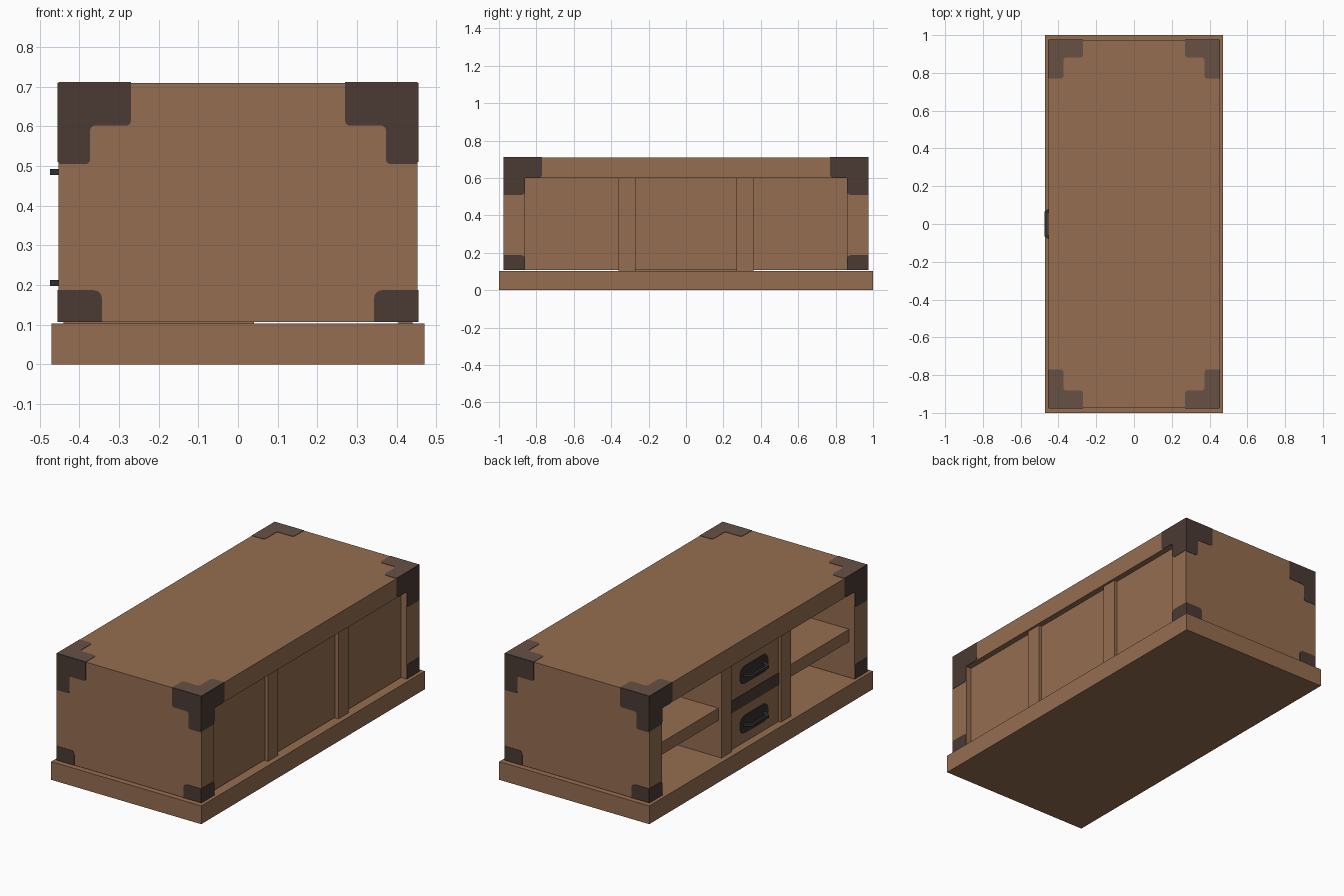
import bpy, bmesh
from mathutils import Vector

if "Cube" in bpy.data.objects:
    bpy.data.objects.remove(bpy.data.objects["Cube"])


def material(name, rgb):
    m = bpy.data.materials.new(name)
    m.diffuse_color = (*rgb, 1)
    m.use_nodes = True
    m.node_tree.nodes["Principled BSDF"].inputs["Base Color"].default_value = m.diffuse_color
    return m


wood = material("brown wood", (0.30, 0.153, 0.080))
iron = material("dark iron", (0.069, 0.042, 0.033))
worn = material("worn iron", (0.135, 0.083, 0.060))
black = material("black iron", (0.035, 0.030, 0.028))


def finish(name, bm, mat):
    bmesh.ops.recalc_face_normals(bm, faces=bm.faces)
    me = bpy.data.meshes.new(name)
    bm.to_mesh(me)
    bm.free()
    me.materials.append(mat)
    ob = bpy.data.objects.new(name, me)
    bpy.context.collection.objects.link(ob)
    return ob


def box(name, x, y, z, mat=wood):
    """Box from three (low, high) ranges."""
    bm = bmesh.new()
    bmesh.ops.create_cube(bm, size=1)
    for v in bm.verts:
        v.co = Vector(r[0] + (c + 0.5) * (r[1] - r[0]) for r, c in zip((x, y, z), v.co))
    return finish(name, bm, mat)


def plate(name, origin, u, v, pts, rounded, radius, thick, mat):
    """Flat outline in the u/v plane, chosen corners rounded, thickened both ways."""
    o, u, v = Vector(origin), Vector(u), Vector(v)
    n = u.cross(v).normalized() * thick
    bm = bmesh.new()
    vs = [bm.verts.new(o + u * a + v * b - n / 2) for a, b in pts]
    face = bm.faces.new(vs)
    if rounded:
        bmesh.ops.bevel(bm, geom=[vs[i] for i in rounded], offset=radius,
                        segments=4, profile=0.5, affect='VERTICES')
    ext = bmesh.ops.extrude_face_region(bm, geom=bm.faces[:])
    bmesh.ops.translate(bm, vec=n, verts=[e for e in ext["geom"] if isinstance(e, bmesh.types.BMVert)])
    return finish(name, bm, mat)


X, Y, Z0, Z1 = 0.453, 0.975, 0.107, 0.71
IN, RAIL = 0.86, 0.60

# plinth and thick top
box("plinth", (-0.47, 0.47), (-1, 1), (0, 0.103))
box("top_slab", (-X, X), (-Y, Y), (RAIL, Z1))

# end slabs, shelves, dividers, back mullions and outer back panels
for s, side in ((-1, "front"), (1, "rear")):
    def span(a, b):
        return tuple(sorted((s * a, s * b)))
    box(side + "_end_slab", (-X, X), span(IN, Y), (Z0, RAIL))
    box(side + "_shelf", (-0.42, 0.41), span(0.31, IN), (0.31, 0.38))
    box(side + "_divider", (-0.44, 0.04), span(0.22, 0.31), (0.10, RAIL))
    box(side + "_back_mullion", (0.405, 0.44), span(0.27, 0.36), (0.10, RAIL))
    box(side + "_back_panel", (0.40, 0.42), span(0.36, IN), (Z0, RAIL))
box("middle_back_panel", (0.40, 0.42), (-0.27, 0.27), (Z0, RAIL))

# drawers with a dark rail between them
box("drawer_rail", (-0.427, 0.04), (-0.22, 0.22), (0.31, 0.38), iron)
for name, z in (("lower", (0.10, 0.31)), ("upper", (0.38, RAIL))):
    box(name + "_drawer", (-0.425, 0.04), (-0.22, 0.22), z)
    mid = 0.205 if name == "lower" else 0.485
    plate(name + "_handle_plate", (-0.426, 0, mid), (0, 1, 0), (0, 0, 1),
          [(-0.125, -0.05), (0.125, -0.05), (0.125, 0.05), (-0.125, 0.05)],
          (0, 1, 2, 3), 0.04, 0.006, black)
    plate(name + "_handle", (-0.425, 0, mid), (0, 1, 0), (-1, 0, 0),
          [(-0.10, 0), (-0.065, 0.049), (0.065, 0.049), (0.10, 0),
           (0.08, 0), (0.055, 0.034), (-0.055, 0.034), (-0.08, 0)],
          (), 0, 0.015, black)


def ell(a, b, c, d):
    """L-shaped outline: arm a long and b deep, arm c wide and d tall."""
    return [(0, 0), (a, 0), (a, b), (c, b), (c, d), (0, d)]


# corner fittings on the ends, sides and top
T = 0.004
for sx in (-1, 1):
    for sy in (-1, 1):
        tag = ("left" if sx < 0 else "right") + ("_front" if sy < 0 else "_rear")
        ux, uy, dn, up = (-sx, 0, 0), (0, -sy, 0), (0, 0, -1), (0, 0, 1)
        high, low = (sx * X, sy * Y, Z1), (sx * X, sy * Y, Z0)
        plate(tag + "_top_corner_end", high, ux, dn, ell(0.183, 0.108, 0.08, 0.205),
              (2, 3, 4), 0.012, T, iron)
        plate(tag + "_top_corner_side", high, uy, dn, ell(0.205, 0.11, 0.115, 0.2),
              (2, 4), 0.02, T, iron)
        plate(tag + "_top_corner_cap", high, ux, uy, ell(0.183, 0.093, 0.08, 0.205),
              (2, 3, 4), 0.015, T, worn)
        for part, u, w in (("end", ux, 0.11), ("side", uy, 0.115)):
            plate(tag + "_foot_corner_" + part, low, u, up,
                  [(0, 0), (w, 0), (w, 0.08), (0, 0.08)], (2,), 0.02, T, iron)
